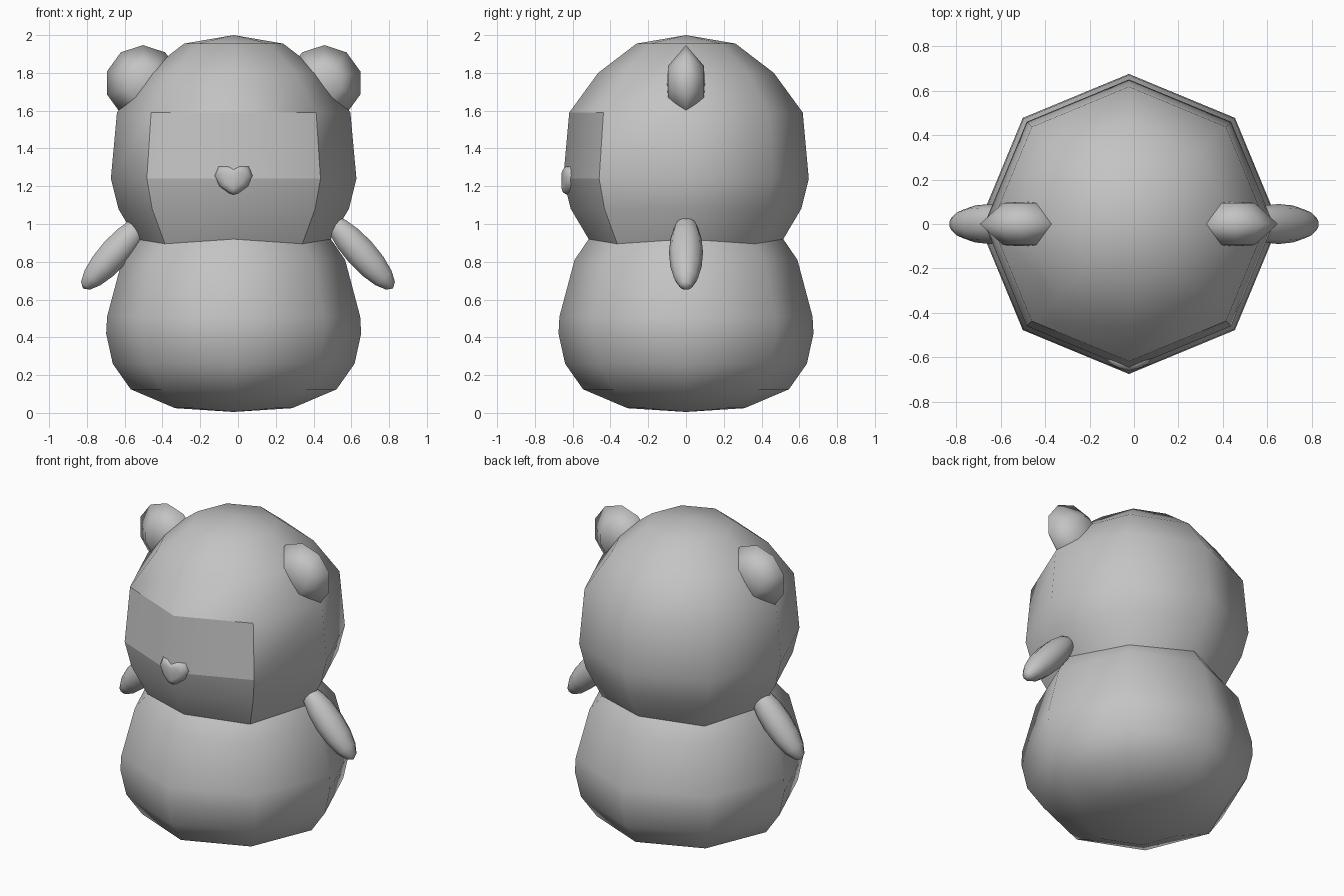
import bpy
import bmesh
import math
from mathutils import Matrix, Vector

if "Cube" in bpy.data.objects:
    bpy.data.objects.remove(bpy.data.objects["Cube"])

grey = bpy.data.materials.new("soft_grey")
grey.use_nodes = True
grey.diffuse_color = (0.55, 0.55, 0.55, 1)
grey.node_tree.nodes["Principled BSDF"].inputs["Base Color"].default_value = (0.55, 0.55, 0.55, 1)

CENTRE = -0.023


def finish(name, bm, matrix=Matrix()):
    bmesh.ops.transform(bm, matrix=matrix, verts=bm.verts)
    bmesh.ops.recalc_face_normals(bm, faces=bm.faces)
    for f in bm.faces:
        f.smooth = True
    mesh = bpy.data.meshes.new(name)
    bm.to_mesh(mesh)
    bm.free()
    mesh.materials.append(grey)
    obj = bpy.data.objects.new(name, mesh)
    bpy.context.collection.objects.link(obj)
    return obj


def loft(bm, rings):
    """Bridge rings of points; a ring with one point is a pole."""
    rows = [[bm.verts.new(p) for p in ring] for ring in rings]
    for a, b in zip(rows, rows[1:]):
        n = max(len(a), len(b))
        for i in range(n):
            j = (i + 1) % n
            quad = [a[i % len(a)], a[j % len(a)], b[j % len(b)], b[i % len(b)]]
            bm.faces.new(list(dict.fromkeys(quad)))


def lathe(profile, sides, neck_dip=0):
    """Rings around z; the neck ring dips at its odd corners."""
    bm = bmesh.new()
    rings = []
    for r, z in profile:
        if r == 0:
            rings.append([(0, 0, z)])
            continue
        dip = neck_dip if z == NECK[1] else 0
        rings.append([(r * math.cos(i * math.tau / sides),
                       r * math.sin(i * math.tau / sides),
                       z - dip * (i % 2)) for i in range(sides)])
    loft(bm, rings)
    return bm


NECK = (0.515, 0.92)
BROW, CHEEK = 1.59, 1.24

# Body
body = lathe([(0, 0.005), (0.31, 0.025), (0.545, 0.125), (0.64, 0.26), (0.675, 0.42),
              (0.67, 0.51), (0.59, 0.81), NECK], 8, 0.025)
finish("body", body, Matrix.Translation((CENTRE, 0, 0)))

# Head, with a hard-edged panel on the front
head = lathe([NECK, (0.61, 1.08), (0.65, CHEEK), (0.618, BROW),
              (0.465, 1.80), (0.262, 1.955), (0, 2.0)], 8, 0.025)


def on_panel(face):
    c = face.calc_center_median()
    return c.y < -abs(c.x) and c.z < BROW


for e in head.edges:
    sides = [on_panel(f) for f in e.link_faces]
    level = all(abs(v.co.z - CHEEK) < 0.001 for v in e.verts)
    if len(set(sides)) == 2 or (all(sides) and level):
        e.smooth = False
finish("head", head, Matrix.Translation((CENTRE, 0, 0)))

# Ears and arms
for side, label in ((1, "left"), (-1, "right")):
    ear = lathe([(0, -0.1), (0.09, -0.095), (0.2, 0), (0.09, 0.095), (0, 0.1)], 10)
    finish(label + "_ear", ear,
           Matrix.Translation((CENTRE + 0.48 * side, 0, 1.747))
           @ Matrix.Rotation(math.pi / 2, 4, "X") @ Matrix.Rotation(math.pi / 2, 4, "Z"))

    arm = bmesh.new()
    bmesh.ops.create_uvsphere(arm, u_segments=10, v_segments=8, radius=1)
    finish(label + "_arm", arm,
           Matrix.Translation((0.65 * side, 0, 0.848))
           @ Matrix.Rotation(math.radians(-42) * side, 4, "Y")
           @ Matrix.Diagonal((0.085, 0.09, 0.255, 1)))

# Heart-shaped nose, wrapped back along the muzzle
half = [(0, 0.06), (0.035, 0.075), (0.08, 0.07), (0.102, 0.02), (0.075, -0.035), (0.025, -0.072)]
outline = half + [(0, -0.08)] + [(-x, z) for x, z in reversed(half[1:])]


def nose_ring(scale, y):
    return [(x * scale, y + 0.25 * abs(x) * scale, z * scale) for x, z in outline]


nose = bmesh.new()
loft(nose, [nose_ring(0.9, -0.60), nose_ring(1, -0.63), nose_ring(0.85, -0.652),
            nose_ring(0.55, -0.66), [(0, -0.66, 0)]])
finish("nose", nose, Matrix.Translation((CENTRE, 0, 1.235)))
